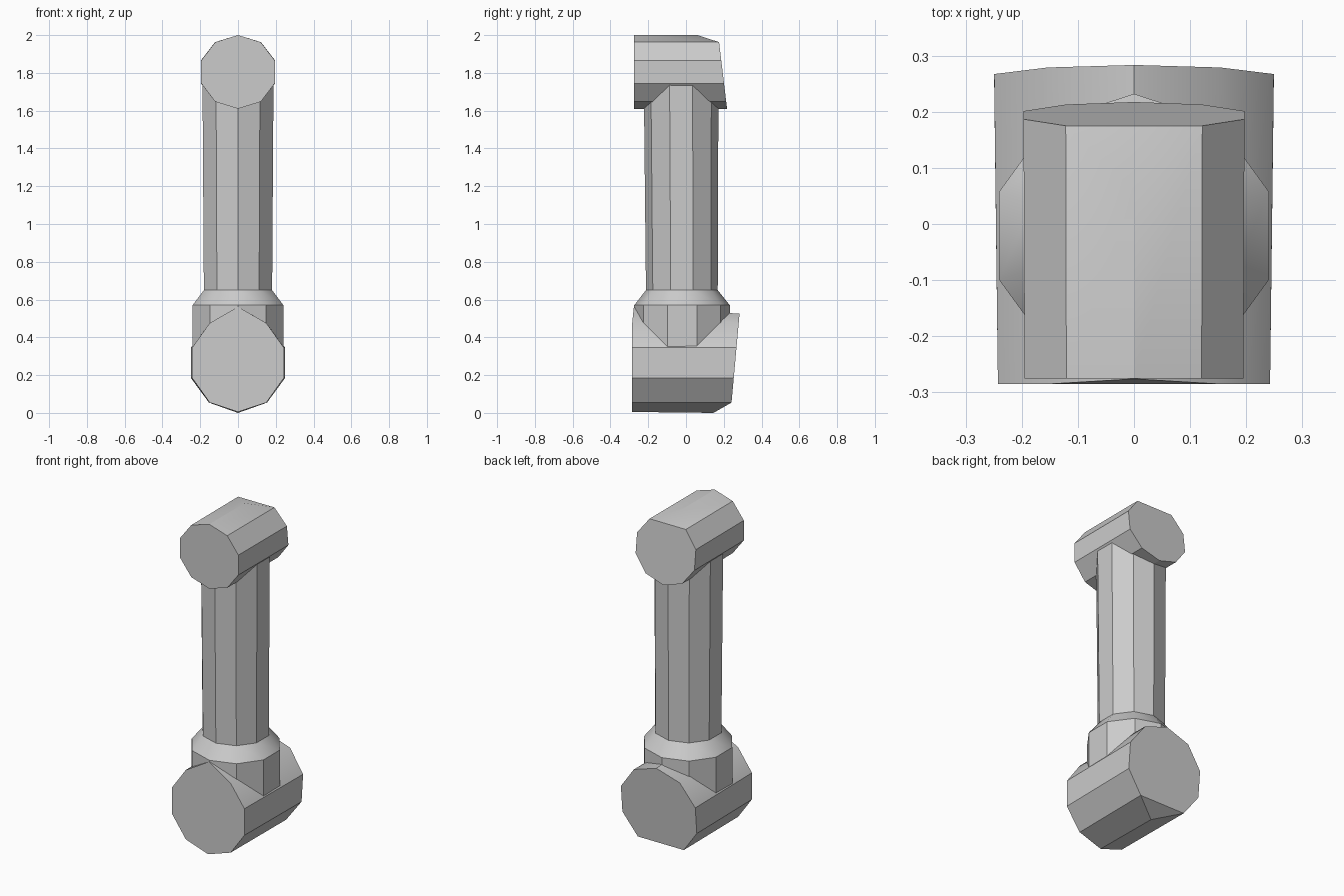
import bpy
import bmesh
from math import sin, cos, pi, radians

cube = bpy.data.objects.get("Cube")
if cube:
    bpy.data.objects.remove(cube, do_unlink=True)

SIDES = 10

grey = bpy.data.materials.new("plain grey")
grey.use_nodes = True
colour = (0.6, 0.6, 0.6, 1)
grey.diffuse_color = colour
grey.node_tree.nodes["Principled BSDF"].inputs["Base Color"].default_value = colour


def finish(bm, name):
    bmesh.ops.recalc_face_normals(bm, faces=bm.faces)
    mesh = bpy.data.meshes.new(name)
    bm.to_mesh(mesh)
    bm.free()
    mesh.materials.append(grey)
    obj = bpy.data.objects.new(name, mesh)
    bpy.context.collection.objects.link(obj)
    bpy.ops.object.select_all(action="DESELECT")
    obj.select_set(True)
    bpy.context.view_layer.objects.active = obj
    bpy.ops.object.shade_smooth_by_angle(angle=radians(30))


def bridge(bm, a, b):
    for i in range(SIDES):
        j = (i + 1) % SIDES
        bm.faces.new((a[i], a[j], b[j], b[i]))


def joint(name, mid, rz, rx_front, rx_back, front, back, slope, chamfer, tip, apex=None):
    """Ten-sided barrel along y with a leaning back cap and one chamfered corner."""
    bm = bmesh.new()
    near, far = [], []
    for i in range(SIDES):
        a = 2 * pi * i / SIDES
        dz = rz * cos(a)
        near.append(bm.verts.new((rx_front * sin(a), front, mid + dz)))
        far.append(bm.verts.new((rx_back * sin(a), back + slope * dz, mid + dz)))
    far[chamfer].co.y, far[chamfer].co.z = tip
    if apex:
        near[0].co.y, near[0].co.z = apex
    bridge(bm, near, far)
    bm.faces.new(near)
    # Back cap and the triangle that cuts its corner
    bm.faces.new([v for i, v in enumerate(far) if i != chamfer])
    bm.faces.new((far[chamfer - 1], far[chamfer], far[(chamfer + 1) % SIDES]))
    finish(bm, name)


def post(name, profile):
    """Ten-sided upright; profile holds height, radius and y centre."""
    bm = bmesh.new()
    rings = []
    for z, r, y in profile:
        rings.append([bm.verts.new((r * sin(2 * pi * i / SIDES),
                                    y + r * cos(2 * pi * i / SIDES), z))
                      for i in range(SIDES)])
    for a, b in zip(rings, rings[1:]):
        bridge(bm, a, b)
    bm.faces.new(rings[0])
    bm.faces.new(rings[-1])
    finish(bm, name)


# Lower and upper pivot barrels
joint("lower_joint", 0.265, 0.26, 0.255, 0.262, -0.285, 0.26, 0.09,
      SIDES // 2, (0.145, 0.0), apex=(-0.276, 0.562))
joint("upper_joint", 1.805, 0.195, 0.205, 0.207, -0.275, 0.194, -0.12,
      0, (0.06, 2.0))

# Upright shaft with its flared collar
post("shaft_and_collar", [(0.25, 0.253, -0.021), (0.57, 0.253, -0.021),
                          (0.65, 0.19, -0.022), (1.8, 0.198, -0.026)])
